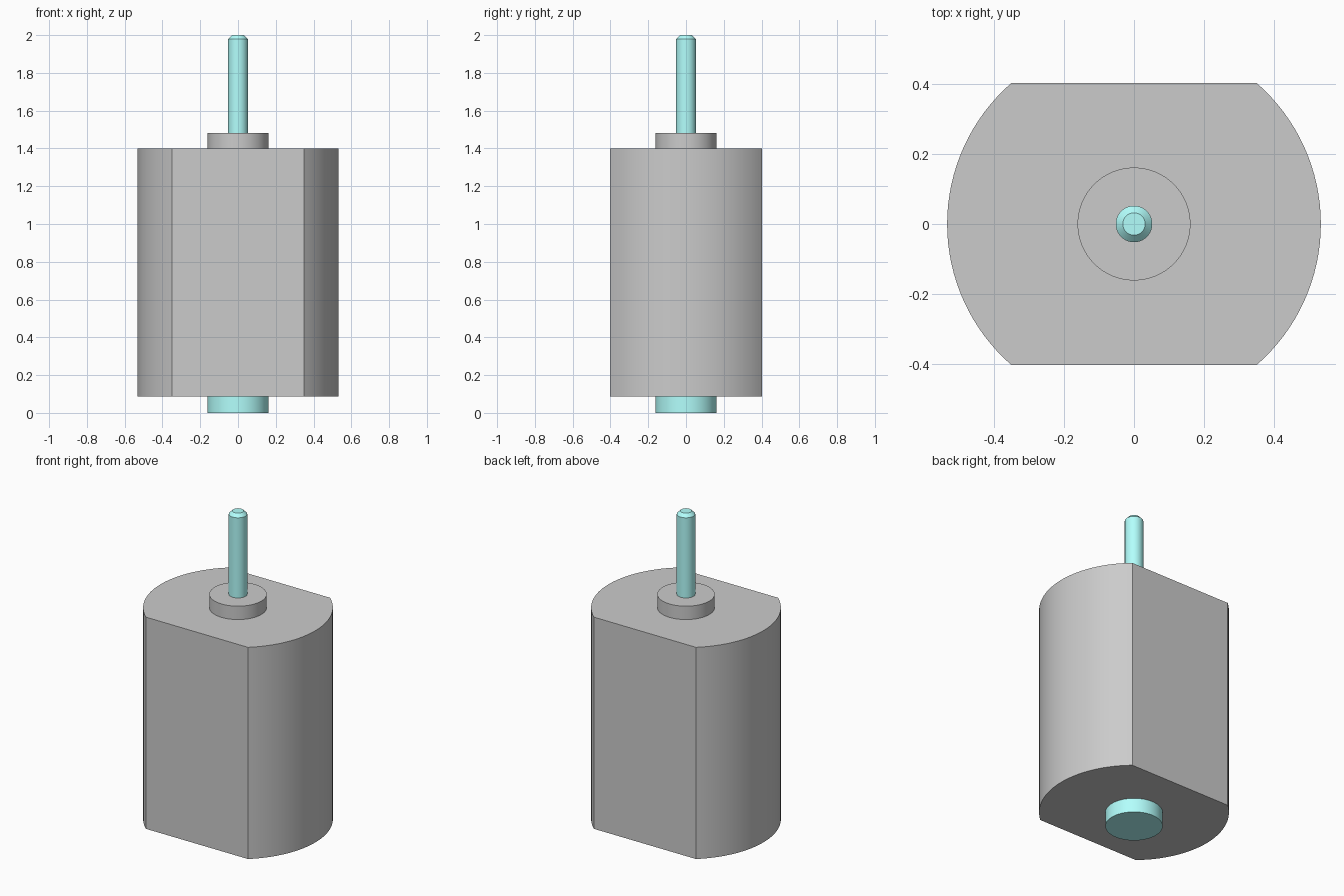
import bpy
import bmesh
import math

if "Cube" in bpy.data.objects:
    bpy.data.objects.remove(bpy.data.objects["Cube"])

SEGMENTS = 96
cyan = bpy.data.materials.new("cyan_metal")
cyan.diffuse_color = (0.45, 1.0, 0.98, 1.0)
cyan.use_nodes = True
cyan.node_tree.nodes["Principled BSDF"].inputs["Base Color"].default_value = cyan.diffuse_color


def loft(name, rings, material=None):
    """Skin a stack of matching rings and cap both ends."""
    bm = bmesh.new()
    loops = [[bm.verts.new(p) for p in ring] for ring in rings]
    n = len(loops[0])
    for low, high in zip(loops, loops[1:]):
        for i in range(n):
            j = (i + 1) % n
            bm.faces.new((low[i], low[j], high[j], high[i]))
    bm.faces.new(loops[0][::-1])
    bm.faces.new(loops[-1])
    mesh = bpy.data.meshes.new(name)
    bm.to_mesh(mesh)
    bm.free()
    obj = bpy.data.objects.new(name, mesh)
    bpy.context.collection.objects.link(obj)
    if material:
        mesh.materials.append(material)
    bpy.ops.object.select_all(action='DESELECT')
    obj.select_set(True)
    bpy.context.view_layer.objects.active = obj
    bpy.ops.object.shade_smooth_by_angle(angle=math.radians(20))
    return obj


def circle(r, z):
    return [(r * math.cos(a), r * math.sin(a), z)
            for a in (2 * math.pi * i / SEGMENTS for i in range(SEGMENTS))]


def flat_sided(r, half_depth, z):
    """Circle outline with two flats, at y = +half_depth and -half_depth."""
    limit = math.asin(half_depth / r)
    steps = SEGMENTS // 3
    angles = [side + limit * (2 * i / steps - 1)
              for side in (0, math.pi) for i in range(steps + 1)]
    return [(r * math.cos(a), r * math.sin(a), z) for a in angles]


# Motor can with two flat sides
loft("motor_body", [flat_sided(0.533, 0.402, z) for z in (0.088, 1.4)])

# Raised bearing collar on top
loft("front_collar", [circle(0.161, 1.39), circle(0.161, 1.483)])

# Coloured bearing cap underneath
loft("rear_cap", [circle(0.161, 0.0), circle(0.161, 0.1)], cyan)

# Output shaft with chamfered tip
loft("shaft", [circle(0.052, 1.45), circle(0.052, 1.98), circle(0.032, 2.0)], cyan)
